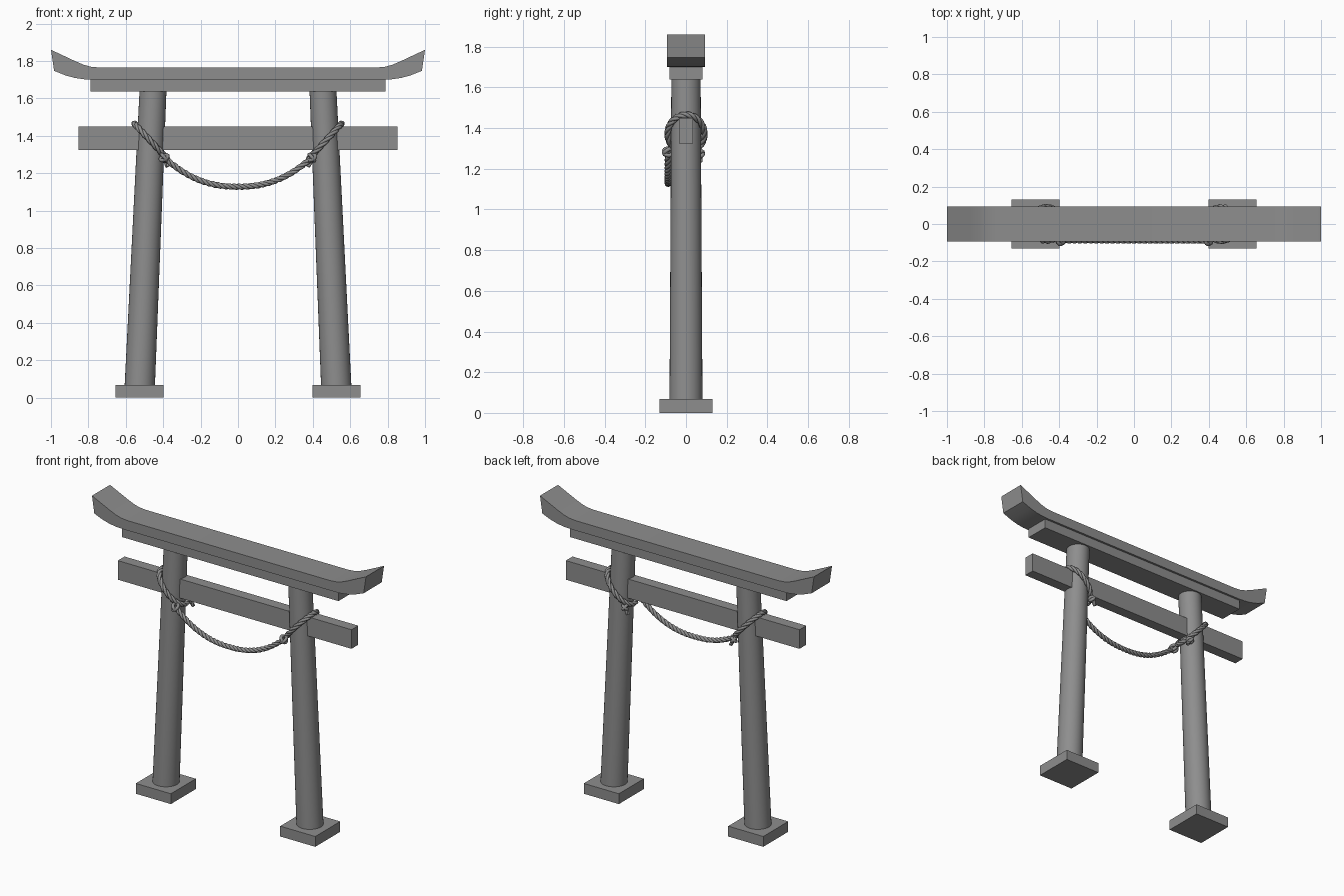
import bpy, bmesh, math
from mathutils import Vector

if "Cube" in bpy.data.objects:
    bpy.data.objects.remove(bpy.data.objects["Cube"], do_unlink=True)

GREY = (0.27, 0.27, 0.27, 1)
mat = bpy.data.materials.new("plain grey")
mat.use_nodes = True
mat.diffuse_color = GREY
mat.node_tree.nodes["Principled BSDF"].inputs["Base Color"].default_value = GREY


def add_object(name, data):
    obj = bpy.data.objects.new(name, data)
    bpy.context.collection.objects.link(obj)
    data.materials.append(mat)
    return obj


def finish(name, bm, smooth=False):
    bmesh.ops.recalc_face_normals(bm, faces=bm.faces)
    mesh = bpy.data.meshes.new(name)
    bm.to_mesh(mesh)
    bm.free()
    obj = add_object(name, mesh)
    if smooth:
        bpy.ops.object.select_all(action="DESELECT")
        obj.select_set(True)
        bpy.context.view_layer.objects.active = obj
        bpy.ops.object.shade_smooth_by_angle(angle=math.radians(35))
    return obj


def box(name, x, half_x, half_y, low, high):
    bm = bmesh.new()
    bmesh.ops.create_cube(bm, size=2)
    for v in bm.verts:
        v.co = (x + v.co.x * half_x, v.co.y * half_y, high if v.co.z > 0 else low)
    finish(name, bm)


# Leaning pillar with level ends, tapering upward
def pillar(name, side):
    low, high = 0.068, 1.64
    bm = bmesh.new()
    bmesh.ops.create_cone(bm, cap_ends=True, segments=32, radius1=0.081,
                          radius2=0.072, depth=high - low)
    for v in bm.verts:
        top = v.co.z > 0
        v.co.x += side * (0.4545 if top else 0.525)
        v.co.z = high if top else low
    finish(name, bm, smooth=True)


# Roof beam: a side profile with upswept ends, pushed through in depth
def roof(name, half_y):
    upper = [(0.74, 1.765), (0.785, 1.769), (0.825, 1.78), (0.87, 1.799), (1.0, 1.86)]
    lower = [(0.983, 1.747), (0.92, 1.722), (0.87, 1.709), (0.82, 1.702), (0.77, 1.70)]
    right = upper + lower
    outline = right + [(-x, z) for x, z in reversed(right)]
    bm = bmesh.new()
    face = bm.faces.new([bm.verts.new((x, -half_y, z)) for x, z in outline])
    out = bmesh.ops.extrude_face_region(bm, geom=[face])
    moved = [g for g in out["geom"] if isinstance(g, bmesh.types.BMVert)]
    bmesh.ops.translate(bm, verts=moved, vec=(0, 2 * half_y, 0))
    finish(name, bm, smooth=True)


# Rope: three strands wound around a planar path
def rope(name, path, normal, closed, turns, radius=0.0165):
    curve = bpy.data.curves.new(name, "CURVE")
    curve.dimensions = "3D"
    curve.bevel_depth = radius * 0.56
    curve.bevel_resolution = 2
    curve.use_fill_caps = True
    n = len(path)
    for strand in range(3):
        spline = curve.splines.new("POLY")
        spline.points.add(n - 1)
        spline.use_cyclic_u = closed
        for i, p in enumerate(path):
            after = path[(i + 1) % n] if closed else path[min(i + 1, n - 1)]
            before = path[i - 1] if closed else path[max(i - 1, 0)]
            across = (after - before).normalized().cross(normal)
            a = math.tau * (strand / 3 + turns * i / (n if closed else n - 1))
            offset = (normal * math.cos(a) + across * math.sin(a)) * radius * 0.48
            spline.points[i].co = (*(p + offset), 1)
    add_object(name, curve)


# Knot: two crossing coils
def knot(name, centre, size):
    curve = bpy.data.curves.new(name, "CURVE")
    curve.dimensions = "3D"
    curve.bevel_depth = 0.010
    curve.bevel_resolution = 2
    for axis in (Vector((0.75, 0.1, 0.6)), Vector((0.5, 0.5, -0.8))):
        axis.normalize()
        u = axis.orthogonal().normalized()
        w = axis.cross(u)
        spline = curve.splines.new("POLY")
        spline.points.add(19)
        spline.use_cyclic_u = True
        for i, pt in enumerate(spline.points):
            a = math.tau * i / 20
            pt.co = (*(centre + (u * math.cos(a) + w * math.sin(a)) * size), 1)
    add_object(name, curve)


# Timber frame
roof("roof_beam", 0.094)
box("lintel", 0, 0.789, 0.08, 1.638, 1.70)
box("tie_beam", 0, 0.853, 0.035, 1.323, 1.449)

for side, label in ((1, "left"), (-1, "right")):
    box(label + "_footing", side * 0.527, 0.128, 0.13, 0, 0.068)
    pillar(label + "_pillar", side)

    # Slanted rope loop around the pillar, high on the outside
    reach, rise = 0.087, 0.093
    loop = []
    for i in range(72):
        a = math.tau * i / 72
        loop.append(Vector((side * (0.467 + reach * math.cos(a)),
                            0.09 * math.sin(a), 1.372 + rise * math.cos(a))))
    slope = Vector((-side * rise, 0, reach)).normalized()
    rope(label + "_rope_loop", loop, slope, True, 6)

    # Knots on the inner side, with a short loose end behind
    knot(label + "_front_knot", Vector((side * 0.395, -0.087, 1.283)), 0.022)
    knot(label + "_back_knot", Vector((side * 0.398, 0.068, 1.275)), 0.016)
    tail = [Vector((side * (0.395 - 0.02 * t), 0.07, 1.275 - 0.04 * t))
            for t in (0, 0.25, 0.5, 0.75, 1)]
    rope(label + "_rope_end", tail, Vector((0, 1, 0)), False, 0.5, 0.012)

# Rope hanging between the pillars
sag = []
for i in range(121):
    t = i / 60 - 1
    sag.append(Vector((0.39 * t, -0.088, 1.128 + 0.152 * abs(t) ** 2.3)))
rope("hanging_rope", sag, Vector((0, 1, 0)), False, 9)
